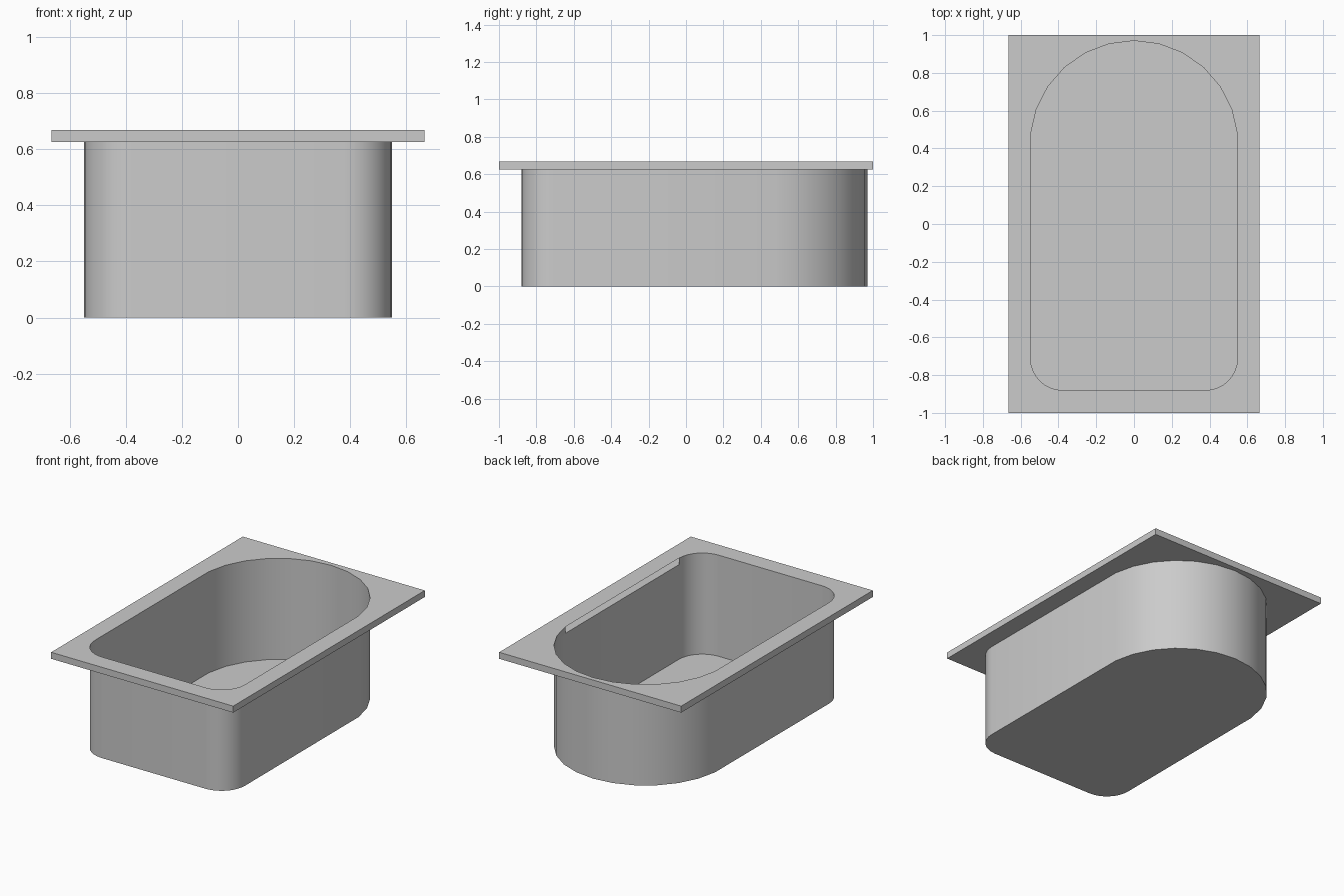
import bpy, bmesh, math

cube = bpy.data.objects.get("Cube")
if cube:
    bpy.data.objects.remove(cube, do_unlink=True)

HALF_W, HALF_L = 0.665, 1.0
RIM_BOTTOM, RIM_TOP = 0.625, 0.668

grey = bpy.data.materials.new("light grey")
grey.use_nodes = True
colour = (0.6, 0.6, 0.6, 1)
grey.diffuse_color = colour
grey.node_tree.nodes["Principled BSDF"].inputs["Base Color"].default_value = colour


def arc(cx, cy, r, start, end, steps):
    """Points along a circular arc, angles in degrees."""
    angles = [math.radians(start + (end - start) * i / steps) for i in range(steps + 1)]
    return [(cx + r * math.cos(a), cy + r * math.sin(a)) for a in angles]


def ring(bm, points, z):
    verts = [bm.verts.new((x, y, z)) for x, y in points]
    edges = [bm.edges.new((verts[i - 1], verts[i])) for i in range(len(verts))]
    return verts, edges


def wall(bm, low, high, skip=None, inward=False):
    """Join two matching rings with quads, leaving out one side if asked."""
    for i in range(len(low)):
        if i == skip:
            continue
        quad = [low[i - 1], low[i], high[i], high[i - 1]]
        bm.faces.new(quad[::-1] if inward else quad)


def finish(bm, name):
    mesh = bpy.data.meshes.new(name)
    bm.to_mesh(mesh)
    bm.free()
    mesh.materials.append(grey)
    obj = bpy.data.objects.new(name, mesh)
    bpy.context.collection.objects.link(obj)
    bpy.ops.object.select_all(action='DESELECT')
    obj.select_set(True)
    bpy.context.view_layer.objects.active = obj
    bpy.ops.object.shade_smooth_by_angle(angle=math.radians(30))


# Basin outline, counter-clockwise: round back end, then two front corners.
# The straight left side (+x) closes the loop, so it is edge 0.
outline = (arc(0, 0.42, 0.55, 6, 174, 12)
           + arc(-0.378, -0.71, 0.17, 180, 270, 8)
           + arc(0.378, -0.71, 0.17, 270, 360, 8))
border = [(-HALF_W, -HALF_L), (HALF_W, -HALF_L), (HALF_W, HALF_L), (-HALF_W, HALF_L)]

# Basin: thin sheet walls with a flat floor
bm = bmesh.new()
low, _ = ring(bm, outline, 0)
high, _ = ring(bm, outline, RIM_BOTTOM)
wall(bm, low, high)
bm.faces.new(low[::-1])
finish(bm, "basin")

# Rim: hollow slab with the basin opening, open along the inner left side
bm = bmesh.new()
levels = []
for z, direction in ((RIM_BOTTOM, -1), (RIM_TOP, 1)):
    outer, outer_edges = ring(bm, border, z)
    inner, inner_edges = ring(bm, outline, z)
    filled = bmesh.ops.triangle_fill(bm, edges=outer_edges + inner_edges,
                                     use_beauty=True, normal=(0, 0, direction))
    for face in (g for g in filled["geom"] if isinstance(g, bmesh.types.BMFace)):
        face.normal_update()
        if face.normal.z * direction < 0:
            face.normal_flip()
    levels.append((outer, inner))
(outer_low, inner_low), (outer_high, inner_high) = levels
wall(bm, outer_low, outer_high)
wall(bm, inner_low, inner_high, skip=0, inward=True)
finish(bm, "rim")
